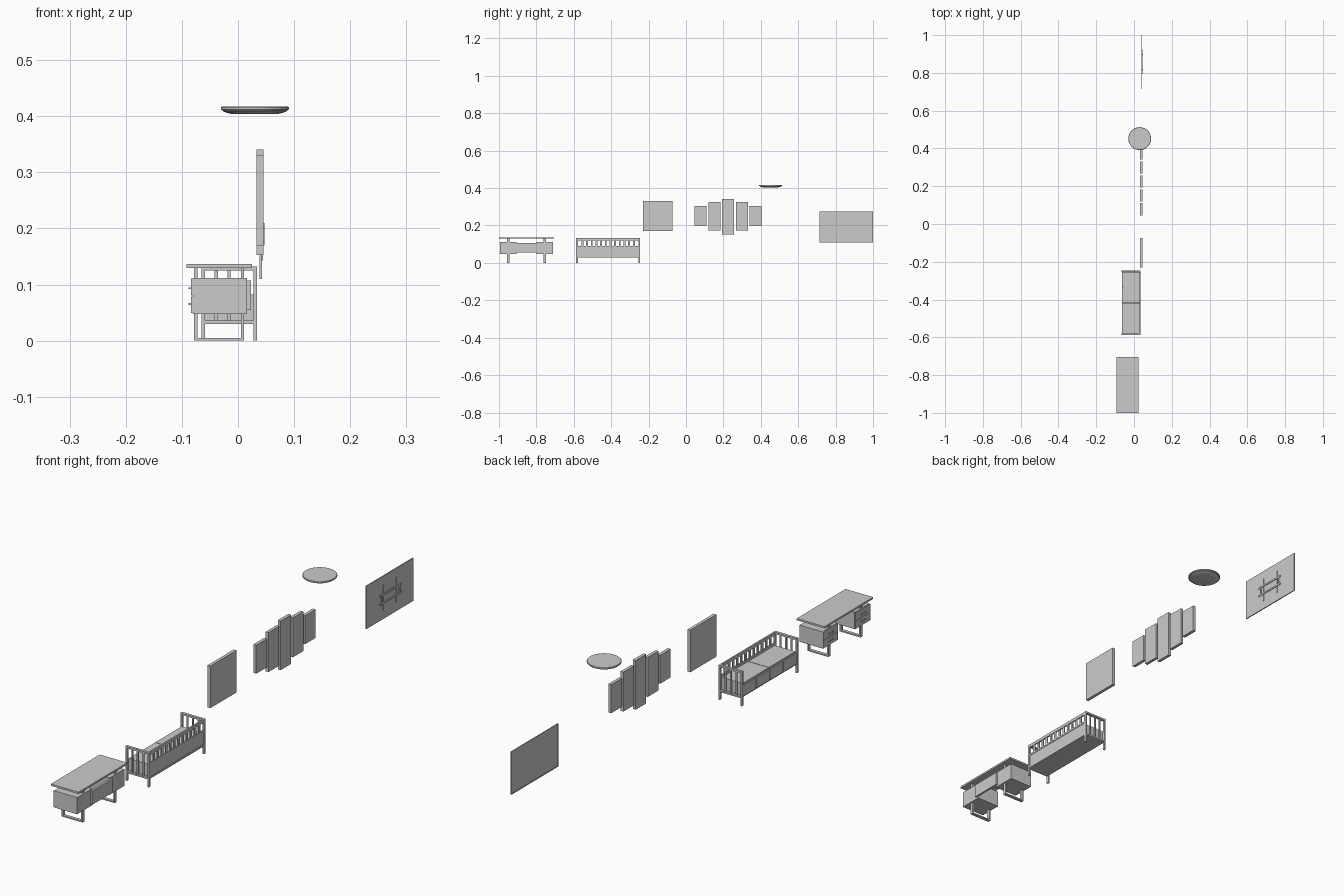
import bpy, bmesh, math


def boxes(name, items):
    """One object from boxes given as (x0, x1, y0, y1, z0, z1)."""
    bm = bmesh.new()
    for x0, x1, y0, y1, z0, z1 in items:
        vs = bmesh.ops.create_cube(bm, size=1)["verts"]
        for v in vs:
            v.co.x = x0 + (v.co.x + 0.5) * (x1 - x0)
            v.co.y = y0 + (v.co.y + 0.5) * (y1 - y0)
            v.co.z = z0 + (v.co.z + 0.5) * (z1 - z0)
    return finish(name, bm)


def finish(name, bm):
    me = bpy.data.meshes.new(name)
    bm.to_mesh(me)
    bm.free()
    ob = bpy.data.objects.new(name, me)
    bpy.context.collection.objects.link(ob)
    return ob


# Desk: top, two drawer cabinets, loop legs and back panel
boxes("desk_top", [(-0.092, 0.025, -1.0, -0.705, 0.130, 0.137)])
boxes("desk_back_panel", [(0.015, 0.023, -0.915, -0.79, 0.055, 0.107)])
for side, y0, y1 in (("left", -0.995, -0.905), ("right", -0.80, -0.71)):
    boxes("cabinet_" + side, [(-0.080, 0.016, y0, y1, 0.048, 0.112)])
    yc = (y0 + y1) / 2
    boxes("drawer_fronts_" + side,
          [(-0.084, -0.080, y0 + 0.001, y1 - 0.001, z, z + 0.030)
           for z in (0.049, 0.081)])
    boxes("drawer_handles_" + side,
          [(-0.088, -0.084, yc - 0.015, yc + 0.015, z, z + 0.003)
           for z in (0.064, 0.092)])
    boxes("desk_leg_loop_" + side,
          [(-0.078, -0.072, yc - 0.006, yc + 0.006, 0, 0.130),
           (0.005, 0.011, yc - 0.006, yc + 0.006, 0, 0.130),
           (-0.072, 0.005, yc - 0.006, yc + 0.006, 0, 0.005)])

# Bed: slatted ends
BX0, BX1, BY0, BY1 = -0.065, 0.034, -0.588, -0.245
for side, y0 in (("front", BY0), ("back", BY1 - 0.010)):
    y1 = y0 + 0.010
    boxes("bed_end_posts_" + side, [(BX0, BX0 + 0.006, y0, y1, 0, 0.130),
                                    (BX1 - 0.006, BX1, y0, y1, 0, 0.130)])
    boxes("bed_end_rails_" + side, [(BX0, BX1, y0, y1, 0.125, 0.132),
                                    (BX0, BX1, y0, y1, 0.030, 0.036)])
    boxes("bed_end_slats_" + side,
          [(x - 0.003, x + 0.003, y0 + 0.003, y1 - 0.003, 0.034, 0.126)
           for x in (-0.039, -0.016, 0.008)])

# Bed: long back with short balusters
ya, yb = BY0 + 0.009, BY1 - 0.009
boxes("bed_back_rails", [(0.028, 0.034, ya, yb, 0.120, 0.132),
                         (0.028, 0.034, ya, yb, 0.084, 0.091),
                         (0.028, 0.034, ya, yb, 0.030, 0.037)])
boxes("bed_back_panel", [(0.029, 0.032, ya, yb, 0.036, 0.085)])
step = (yb - ya) / 13
boxes("bed_balusters", [(0.029, 0.033, ya + i * step - 0.005, ya + i * step + 0.005,
                         0.090, 0.121) for i in range(1, 13)])

# Bed: base, front panels, two cushions
boxes("bed_base", [(-0.060, 0.029, ya, yb, 0.030, 0.037)])
ym = (ya + yb) / 2
boxes("mattress", [(-0.059, 0.028, ya + 0.002, ym - 0.001, 0.036, 0.082),
                   (-0.059, 0.028, ym + 0.001, yb - 0.002, 0.036, 0.082)])
w = (yb - ya) / 4
boxes("bed_front_panels", [(-0.063, -0.059, ya + i * w + 0.001, ya + (i + 1) * w - 0.001,
                            0.034, 0.076) for i in range(4)])

# Wall pictures: one single canvas and a stepped set of five
boxes("single_canvas", [(0.033, 0.045, -0.231, -0.073, 0.170, 0.331)])
zs = ((0.196, 0.305), (0.174, 0.325), (0.153, 0.341), (0.174, 0.325), (0.196, 0.305))
boxes("five_panel_canvas", [(0.033, 0.045, 0.046 + i * 0.0737, 0.110 + i * 0.0737, z0, z1)
                            for i, (z0, z1) in enumerate(zs)])

# Ceiling lamp: turned disc
profile = [(0, 0.404), (0.040, 0.404), (0.050, 0.406), (0.057, 0.409), (0.058, 0.411),
           (0.0605, 0.412), (0.0605, 0.4155), (0.059, 0.417), (0, 0.417)]
bm = bmesh.new()
vs = [bm.verts.new((0.030 + r, 0.452, z)) for r, z in profile]
es = [bm.edges.new(p) for p in zip(vs, vs[1:])]
bmesh.ops.spin(bm, geom=vs + es, cent=(0.030, 0.452, 0), axis=(0, 0, 1),
               angle=math.tau, steps=40)
bmesh.ops.remove_doubles(bm, verts=bm.verts, dist=1e-5)
bmesh.ops.recalc_face_normals(bm, faces=bm.faces)
lamp = finish("ceiling_lamp", bm)
bpy.context.view_layer.objects.active = lamp
lamp.select_set(True)
bpy.ops.object.shade_smooth_by_angle(angle=math.radians(30))

# Television: screen body with bezel on the -x side
TY0, TY1, TZ0, TZ1 = 0.715, 1.0, 0.110, 0.274
boxes("screen_body", [(0.0395, 0.0425, TY0, TY1, TZ0, TZ1)])
b = 0.004
boxes("screen_bezel", [(0.0385, 0.0395, TY0, TY1, TZ0, TZ0 + b),
                       (0.0385, 0.0395, TY0, TY1, TZ1 - b, TZ1),
                       (0.0385, 0.0395, TY0, TY0 + b, TZ0 + b, TZ1 - b),
                       (0.0385, 0.0395, TY1 - b, TY1, TZ0 + b, TZ1 - b)])

# Wall mount behind the screen
yc = 0.858
boxes("mount_arms", [(0.0425, 0.0445, yc + s * 0.040 - 0.003, yc + s * 0.040 + 0.003,
                      0.143, 0.240) for s in (-1, 1)])
boxes("mount_frame", [(0.0445, 0.047, yc - 0.065, yc + 0.065, 0.170, 0.177),
                      (0.0445, 0.047, yc - 0.065, yc + 0.065, 0.203, 0.210)]
      + [(0.0445, 0.047, yc + s * 0.052 - 0.004, yc + s * 0.052 + 0.004, 0.177, 0.203)
         for s in (-1, 1)])
